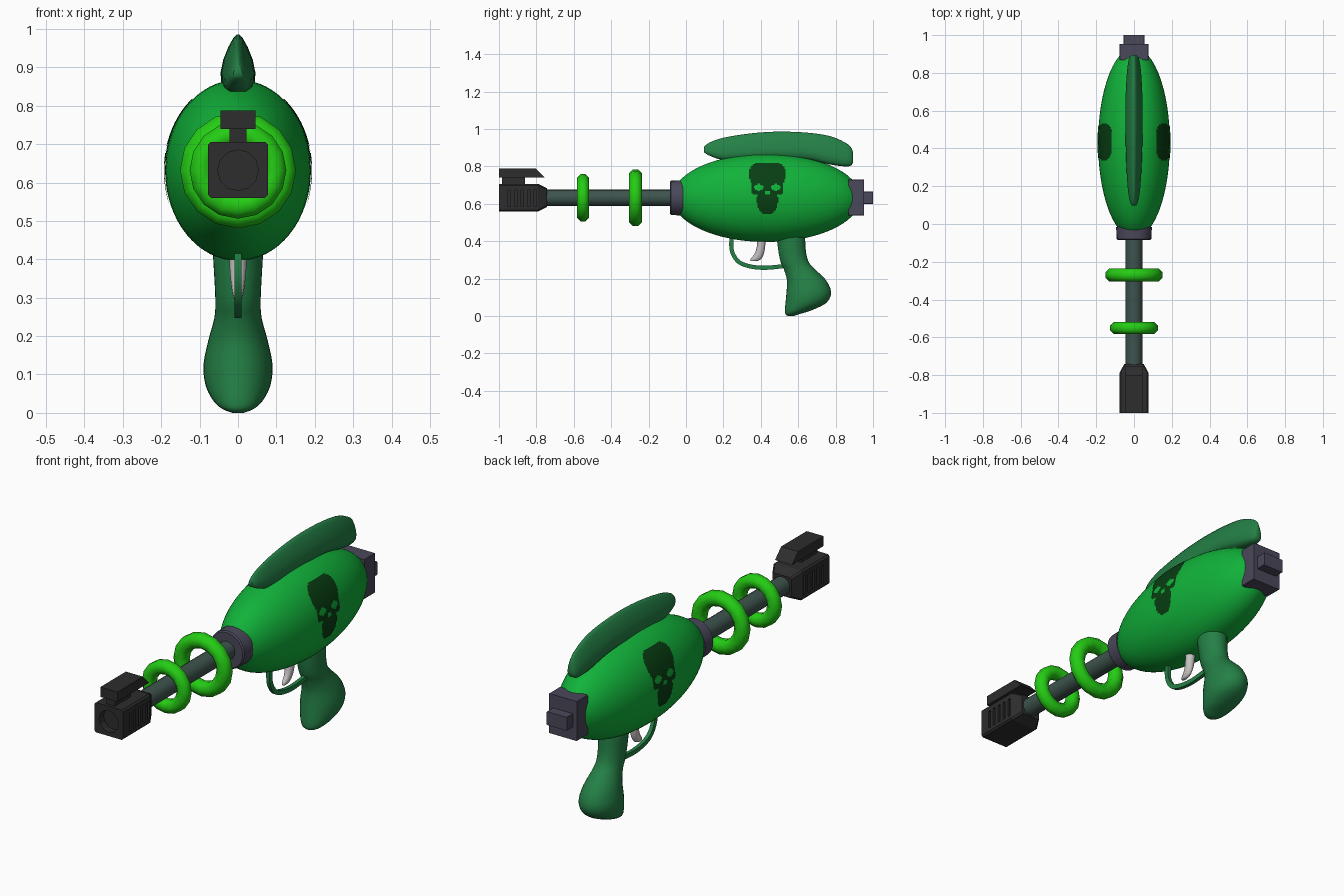
import bpy, bmesh, math
from mathutils import Vector, Matrix

if "Cube" in bpy.data.objects:
    bpy.data.objects.remove(bpy.data.objects["Cube"])

CZ = 0.632  # height of the barrel axis


def mat(name, r, g, b):
    lin = lambda c: (c / 255 / 12.92) if c < 11 else ((c / 255 + 0.055) / 1.055) ** 2.4
    m = bpy.data.materials.new(name)
    m.diffuse_color = (lin(r), lin(g), lin(b), 1)
    m.use_nodes = True
    m.node_tree.nodes["Principled BSDF"].inputs["Base Color"].default_value = m.diffuse_color
    return m


BODY = mat("body green", 17, 178, 58)
GRIP = mat("grip green", 36, 128, 70)
RING = mat("ring lime", 36, 204, 20)
METAL = mat("slate metal", 74, 72, 90)
BARREL = mat("barrel grey green", 62, 84, 78)
BLACK = mat("muzzle black", 45, 45, 46)
STEEL = mat("trigger steel", 200, 195, 195)
SKULL = mat("emblem dark green", 8, 62, 18)


def finish(name, bm, m, smooth=True, angle=40):
    bmesh.ops.recalc_face_normals(bm, faces=bm.faces[:])
    me = bpy.data.meshes.new(name)
    bm.to_mesh(me)
    bm.free()
    me.materials.append(m)
    ob = bpy.data.objects.new(name, me)
    bpy.context.collection.objects.link(ob)
    bpy.ops.object.select_all(action='DESELECT')
    ob.select_set(True)
    bpy.context.view_layer.objects.active = ob
    if smooth:
        bpy.ops.object.shade_smooth_by_angle(angle=math.radians(angle))
    return ob


def add_loft(bm, rings):
    vs = [[bm.verts.new(p) for p in r] for r in rings]
    n = len(vs[0])
    for a, b in zip(vs, vs[1:]):
        for i in range(n):
            bm.faces.new((a[i], a[(i + 1) % n], b[(i + 1) % n], b[i]))
    bm.faces.new(vs[0])
    bm.faces.new(vs[-1])


def loft(name, rings, m, **kw):
    bm = bmesh.new()
    add_loft(bm, rings)
    return finish(name, bm, m, **kw)


def circle_y(y, rx, rz, n):
    return [(rx * math.cos(2 * math.pi * i / n), y, CZ + rz * math.sin(2 * math.pi * i / n)) for i in range(n)]


def rect_y(y, hx, z0, z1, c=0.008):
    # chamfered rectangle across the barrel axis
    return [(-hx + c, y, z0), (hx - c, y, z0), (hx, y, z0 + c), (hx, y, z1 - c),
            (hx - c, y, z1), (-hx + c, y, z1), (-hx, y, z1 - c), (-hx, y, z0 + c)]


def smooth_path(rows, steps):
    # Catmull-Rom interpolation through rows of numbers
    out = []
    for i in range(len(rows) - 1):
        p = [rows[max(0, min(len(rows) - 1, i + k))] for k in (-1, 0, 1, 2)]
        for s in range(steps):
            t = s / steps
            out.append([0.5 * (2 * b + (c - a) * t + (2 * a - 5 * b + 4 * c - d) * t * t
                               + (3 * b - a - 3 * c + d) * t ** 3) for a, b, c, d in zip(*p)])
    return out + [list(rows[-1])]


def lerp(table, x):
    for (a, va), (b, vb) in zip(table, table[1:]):
        if a <= x <= b:
            return va + (vb - va) * (x - a) / (b - a)
    return 0


# Body: truncated ellipsoid, narrower in x
def body_r(y):
    return 0.236 * math.sqrt(1 - ((y - 0.43) / 0.503) ** 2)


SX = 0.19 / 0.236
loft("body", [circle_y(y, body_r(y) * SX, body_r(y), 64)
              for y in [0.4275 - 0.4625 * math.cos(math.pi * i / 40) for i in range(41)]], BODY)

# Skull emblem: thin plates following both body sides
half_width = [(0.548, 0.025), (0.57, 0.046), (0.6, 0.055), (0.643, 0.062), (0.652, 0.08),
              (0.68, 0.088), (0.71, 0.085), (0.735, 0.096), (0.78, 0.096), (0.803, 0.085), (0.82, 0.058)]


def in_emblem(y, z):
    d = abs(y - 0.435)
    eye = ((d - 0.046) / 0.026) ** 2 + ((z - 0.688) / 0.017) ** 2 < 1
    nose = d < 0.011 and 0.648 < z < 0.668
    cheek = 0.05 < d < 0.066 and 0.635 < z < 0.652
    return d < lerp(half_width, z) and not (eye or nose or cheek)


bm = bmesh.new()
S = 0.0065
for side in (1, -1):
    for i in range(-16, 16):
        for j in range(43):
            y, z = 0.435 + i * S, 0.545 + j * S
            if in_emblem(y + S / 2, z + S / 2):
                quad = [(y, z), (y + S, z), (y + S, z + S), (y, z + S)]
                bm.faces.new([bm.verts.new((side * (SX * math.sqrt(body_r(a) ** 2 - (b - CZ) ** 2) + 0.003), a, b))
                              for a, b in quad[::side]])
bmesh.ops.remove_doubles(bm, verts=bm.verts[:], dist=0.0005)
finish("skull_emblem", bm, SKULL)

# Top fin: lofted leaf section (y, low z, high z, half width)
fin = [(0.097, 0.875, 0.905, 0.012), (0.125, 0.858, 0.927, 0.023), (0.2, 0.835, 0.953, 0.034),
       (0.35, 0.835, 0.977, 0.042), (0.5, 0.84, 0.986, 0.045), (0.65, 0.835, 0.98, 0.045),
       (0.77, 0.81, 0.962, 0.04), (0.85, 0.80, 0.928, 0.032), (0.883, 0.805, 0.9, 0.023), (0.894, 0.825, 0.87, 0.012)]
sec = [(0.0, 0.6), (0.12, 0.95), (0.32, 1.0), (0.55, 0.85), (0.78, 0.55), (0.93, 0.28), (1.0, 0.08)]
loft("top_fin", [[(w * k, y, a + (b - a) * f) for f, k in sec] + [(-w * k, y, a + (b - a) * f) for f, k in sec[::-1]]
                 for y, a, b, w in smooth_path(fin, 4)], GRIP, angle=60)

# Grip: stacked ellipses (z, front y, back y, half width)
grip = [(0.46, 0.47, 0.635, 0.066), (0.41, 0.485, 0.637, 0.065), (0.34, 0.495, 0.642, 0.061),
        (0.285, 0.507, 0.658, 0.059), (0.245, 0.525, 0.695, 0.062), (0.19, 0.54, 0.75, 0.077),
        (0.125, 0.537, 0.776, 0.09), (0.07, 0.532, 0.75, 0.084), (0.03, 0.529, 0.67, 0.063),
        (0.01, 0.532, 0.605, 0.04), (0.0, 0.545, 0.575, 0.015)]
loft("grip", [[(w * math.cos(2 * math.pi * i / 32), (a + b) / 2 + (b - a) / 2 * math.sin(2 * math.pi * i / 32), z)
               for i in range(32)] for z, a, b, w in smooth_path(grip, 3)], GRIP, angle=60)

# Trigger guard: flat band swept along a path
path = smooth_path([(0.25, 0.46), (0.242, 0.39), (0.25, 0.335), (0.285, 0.287), (0.35, 0.264),
                    (0.43, 0.258), (0.53, 0.268)], 4)
rings = []
for i, p in enumerate(path):
    a, b = path[max(i - 1, 0)], path[min(i + 1, len(path) - 1)]
    t = Vector((b[0] - a[0], b[1] - a[1])).normalized() * 0.011
    rings.append([(x, p[0] - s * t.y, p[1] + s * t.x) for x, s in ((-.009, -1), (.009, -1), (.009, 1), (-.009, 1))])
loft("trigger_guard", rings, GRIP)

# Trigger: curved tapered blade (z, front y, back y, half width)
trig = [(0.43, 0.378, 0.428, 0.024), (0.38, 0.38, 0.424, 0.022), (0.335, 0.368, 0.417, 0.018),
        (0.305, 0.345, 0.402, 0.013), (0.294, 0.345, 0.38, 0.008)]
loft("trigger", [[(w * math.cos(math.pi * i / 6), (a + b) / 2 + (b - a) / 2 * math.sin(math.pi * i / 6), z)
                  for i in range(12)] for z, a, b, w in smooth_path(trig, 3)], STEEL, angle=60)

# Barrel and front collar
loft("barrel", [circle_y(y, 0.044, 0.044, 16) for y in (-0.77, -0.05)], BARREL)
loft("front_collar", [circle_y(y, r, r, 24) for y, r in
                      ((-0.086, 0.086), (-0.08, 0.092), (-0.03, 0.094), (-0.015, 0.094))], METAL)

# Energy rings
for name, y, outer, minor in (("large_ring", -0.27, 0.151, 0.037), ("small_ring", -0.551, 0.126, 0.034)):
    bm = bmesh.new()
    n, k = 16, 8
    grid = []
    for i in range(n):
        u = 2 * math.pi * i / n
        row = []
        for j in range(k):
            v = 2 * math.pi * (j + 0.5) / k
            r = outer - minor * 0.924 + minor * math.cos(v)
            row.append(bm.verts.new((r * math.cos(u), y + minor * math.sin(v), CZ + r * math.sin(u))))
        grid.append(row)
    for i in range(n):
        for j in range(k):
            a, b = grid[i], grid[(i + 1) % n]
            bm.faces.new((a[j], b[j], b[(j + 1) % k], a[(j + 1) % k]))
    finish(name, bm, RING, angle=50)

# Rear block and knob
loft("rear_block", [rect_y(0.868, 0.077, 0.537, 0.731, 0.003), rect_y(0.952, 0.077, 0.537, 0.731, 0.003)], METAL, smooth=False)
loft("rear_knob", [rect_y(0.94, 0.055, 0.6, 0.666, 0.002), rect_y(1.0, 0.055, 0.6, 0.666, 0.002)], METAL, smooth=False)

# Muzzle block with bore and side slots cut in
muzzle = loft("muzzle", [rect_y(-1.0, 0.078, 0.56, 0.706), rect_y(-0.79, 0.078, 0.56, 0.706),
                         rect_y(-0.742, 0.052, 0.583, 0.683)], BLACK, smooth=False)
bm = bmesh.new()
add_loft(bm, [circle_y(y, 0.053, 0.053, 12) for y in (-1.05, -0.965)])
for side in (1, -1):
    for i in range(5):
        bmesh.ops.create_cube(bm, size=1, matrix=Matrix.Translation((side * 0.082, -0.945 + i * 0.035, 0.63))
                              @ Matrix.Diagonal((0.028, 0.014, 0.09, 1)))
cutter = finish("muzzle_cutter", bm, BLACK, smooth=False)
cutter.hide_render = True
mod = muzzle.modifiers.new("cuts", 'BOOLEAN')
mod.operation, mod.solver, mod.object = 'DIFFERENCE', 'EXACT', cutter
bpy.context.view_layer.objects.active = muzzle
bpy.ops.object.modifier_apply(modifier=mod.name)
bpy.data.objects.remove(cutter)

# Sight: stem and slanted top bar
loft("sight_stem", [rect_y(-0.985, 0.022, 0.695, 0.75, 0.002), rect_y(-0.862, 0.022, 0.695, 0.75, 0.002)], BLACK, smooth=False)
bar = [(-1.0, 0.74), (-0.755, 0.74), (-0.802, 0.788), (-1.0, 0.788)]
loft("sight_bar", [[(x, y, z) for y, z in bar] for x in (-0.046, 0.046)], BLACK, smooth=False)
